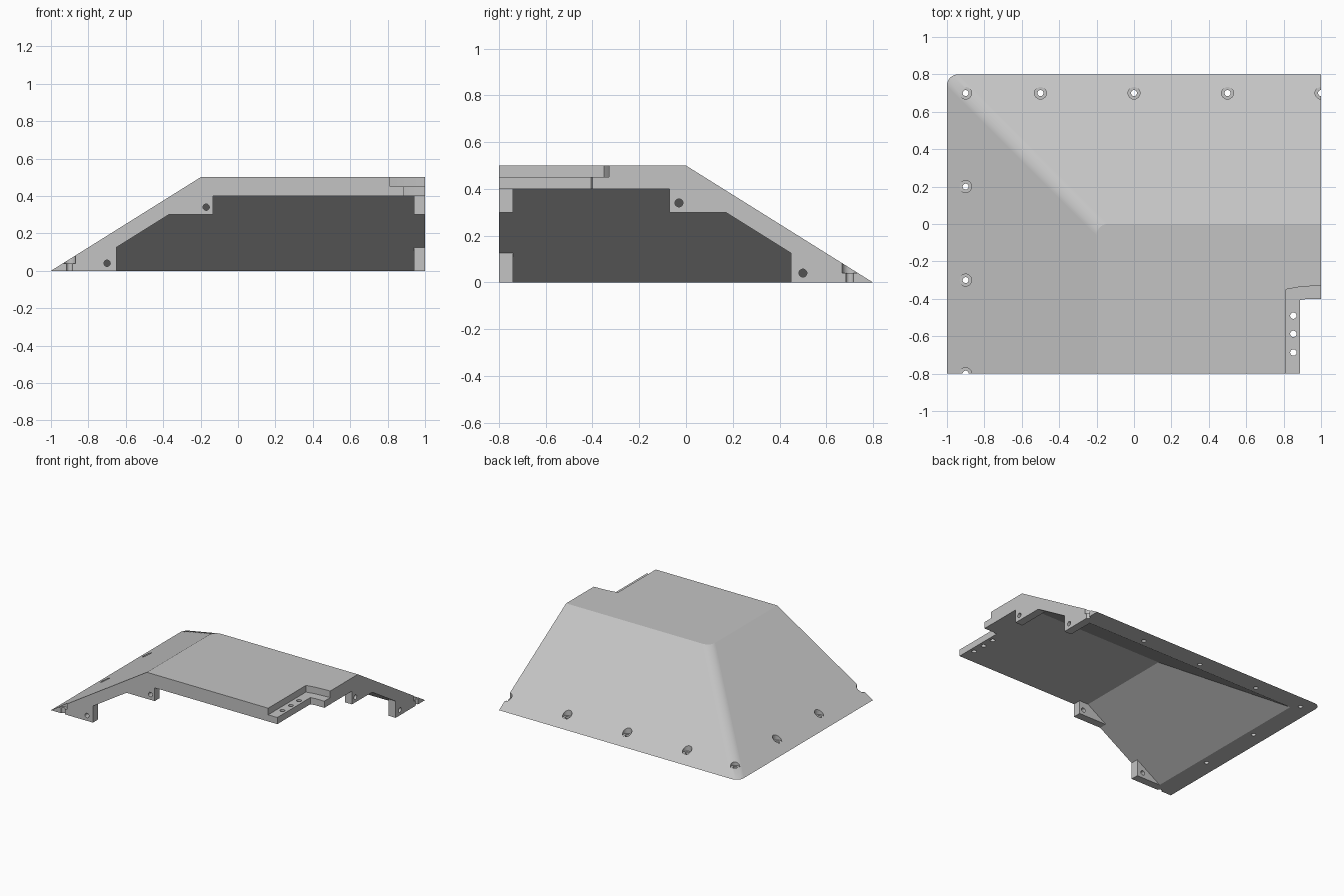
import bpy
from math import pi, sin, cos, radians

if "Cube" in bpy.data.objects:
    bpy.data.objects.remove(bpy.data.objects["Cube"])

SLOPE = 1.6          # horizontal run per unit of height


def loft(name, low, high, z0, z1):
    """Closed solid between two matching outlines."""
    n = len(low)
    verts = [(x, y, z0) for x, y in low] + [(x, y, z1) for x, y in high]
    faces = [tuple(reversed(range(n))), tuple(range(n, 2 * n))]
    faces += [(i, (i + 1) % n, (i + 1) % n + n, i + n) for i in range(n)]
    mesh = bpy.data.meshes.new(name)
    mesh.from_pydata(verts, [], faces)
    obj = bpy.data.objects.new(name, mesh)
    bpy.context.collection.objects.link(obj)
    return obj


def box(name, x0, x1, y0, y1, z0, z1):
    outline = [(x0, y0), (x1, y0), (x1, y1), (x0, y1)]
    return loft(name, outline, outline, z0, z1)


def rod(name, center, radius, depth, rotation=(0, 0, 0)):
    bpy.ops.mesh.primitive_cylinder_add(vertices=32, radius=radius, depth=depth,
                                        location=center, rotation=rotation)
    bpy.context.object.name = name
    return bpy.context.object


def cut(target, cutter):
    """Subtract the cutter and discard it."""
    mod = target.modifiers.new("cut", "BOOLEAN")
    mod.operation, mod.solver, mod.object = "DIFFERENCE", "EXACT", cutter
    bpy.context.view_layer.objects.active = target
    bpy.ops.object.modifier_apply(modifier=mod.name)
    bpy.data.objects.remove(cutter)


def plan(left, back, right, front, radius=0, steps=12):
    """Outline with an optional round at the left back corner."""
    arc = [(left, back)]
    if radius:
        arc = [(left + radius - radius * sin(a), back - radius + radius * cos(a))
               for a in (pi / 2 * i / steps for i in range(steps + 1))]
    return [(left, front), (right, front), (right, back)] + arc


# Outer body: two sloping sides meeting at a rounded hip
shell = loft("ramp_corner_shell", plan(-1, 0.8, 1, -0.8, 0.06),
             plan(-0.2, 0, 1, -0.8, 0.06), 0, 0.5)


# Cavity with a sharp hip, running out through the two open sides
def cavity_plan(z):
    return plan(-0.85 + SLOPE * z, 0.65 - SLOPE * z, 1.2, -1)


cavity = loft("cavity", cavity_plan(-0.1), cavity_plan(0.4), -0.1, 0.4)

# Joining tabs are left standing inside the cavity on both open sides
cut(cavity, box("tab", -1.3, -0.65, -1.1, -0.74, -0.2, 0.25))
cut(cavity, box("tab", -0.5, -0.135, -1.1, -0.74, 0.3, 0.6))
cut(cavity, box("tab", 0.94, 1.3, 0.45, 1.2, -0.2, 0.25))
cut(cavity, box("tab", 0.94, 1.3, -0.07, 0.4, 0.3, 0.6))
cut(shell, cavity)

# Bolt holes through the tabs
for along, z in ((0.5, 0.04), (-0.03, 0.34)):
    cut(shell, rod("bolt", (-along - 0.2, -0.77, z), 0.017, 0.1, (pi / 2, 0, 0)))
    cut(shell, rod("bolt", (0.97, along, z), 0.017, 0.1, (0, pi / 2, 0)))

# Counterbored floor holes along the two sloping rims
rim = [(x, 0.7) for x in (-0.9, -0.5, 0, 0.5, 1)]
rim += [(-0.9, y) for y in (0.2, -0.3, -0.8)]
for x, y in rim:
    cut(shell, rod("floor_hole", (x, y, 0.05), 0.016, 0.3))
    cut(shell, rod("counterbore", (x, y, 0.14), 0.032, 0.2))

# Stepped notch at the open corner, with three holes in its ledge
step = [(0.812, -0.9), (1.1, -0.9), (1.1, -0.33), (0.98, -0.33),
        (0.89, -0.336), (0.812, -0.35)]
gap = [(0.888, -0.9), (1.1, -0.9), (1.1, -0.4), (0.93, -0.4), (0.888, -0.406)]
cut(shell, loft("step", step, step, 0.45, 0.6))
cut(shell, loft("gap", gap, gap, 0.3, 0.6))
for y in (-0.49, -0.587, -0.687):
    cut(shell, rod("ledge_hole", (0.852, y, 0.42), 0.017, 0.2))

# Single grey finish
grey = bpy.data.materials.new("light_grey")
grey.use_nodes = True
grey.diffuse_color = (0.55, 0.55, 0.55, 1)
grey.node_tree.nodes["Principled BSDF"].inputs["Base Color"].default_value = grey.diffuse_color
shell.data.materials.clear()
shell.data.materials.append(grey)

# Smooth rounds, flat panels
bpy.ops.object.select_all(action="DESELECT")
shell.select_set(True)
bpy.context.view_layer.objects.active = shell
bpy.ops.object.shade_smooth_by_angle(angle=radians(25))
for face in shell.data.polygons:
    face.material_index = 0
    if face.area > 0.02:
        face.use_smooth = False
